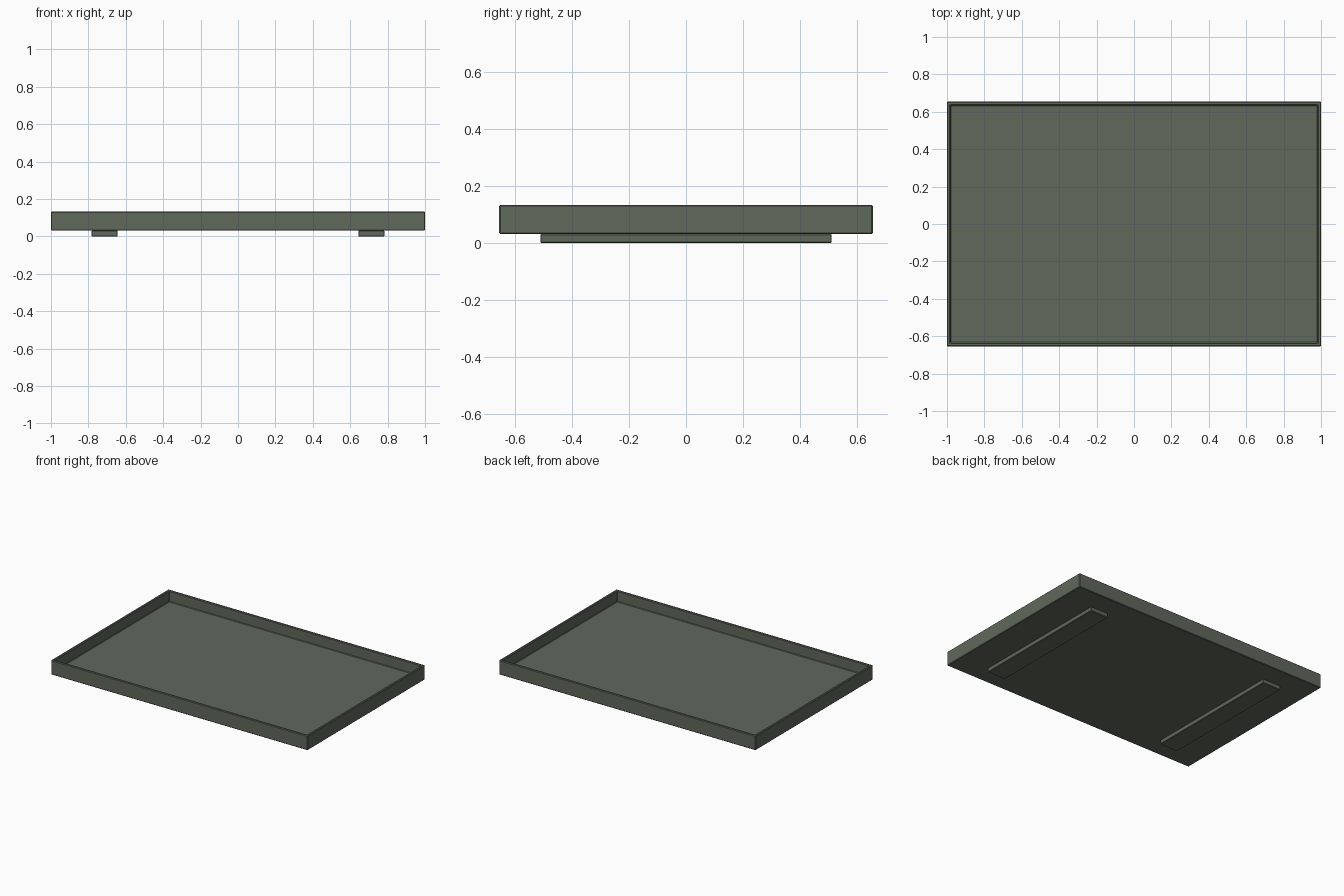
import bpy, bmesh
from mathutils import Matrix

if "Cube" in bpy.data.objects:
    bpy.data.objects.remove(bpy.data.objects["Cube"])

mat = bpy.data.materials.new("dark sage green")
mat.diffuse_color = (0.115, 0.138, 0.107, 1)
mat.use_nodes = True
mat.node_tree.nodes["Principled BSDF"].inputs["Base Color"].default_value = mat.diffuse_color


def box(name, lo, hi, bevel=0.004, recess=None):
    """Box between two corners; recess = (wall, depth) hollows it from the top."""
    bm = bmesh.new()
    size = [b - a for a, b in zip(lo, hi)]
    mid = [(a + b) / 2 for a, b in zip(lo, hi)]
    bmesh.ops.create_cube(bm, size=1, matrix=Matrix.Translation(mid) @ Matrix.Diagonal((*size, 1)))
    if recess:
        wall, depth = recess
        bm.normal_update()
        top = max(bm.faces, key=lambda f: f.calc_center_median().z)
        bmesh.ops.inset_region(bm, faces=[top], thickness=wall)
        # extrude the inner face down to the tray floor
        floor = bmesh.ops.extrude_discrete_faces(bm, faces=[top])["faces"][0]
        bmesh.ops.translate(bm, verts=floor.verts[:], vec=(0, 0, -depth))
    bmesh.ops.recalc_face_normals(bm, faces=bm.faces[:])
    me = bpy.data.meshes.new(name)
    bm.to_mesh(me)
    bm.free()
    me.materials.append(mat)
    ob = bpy.data.objects.new(name, me)
    bpy.context.collection.objects.link(ob)
    # soften the edges slightly
    mod = ob.modifiers.new("edge bevel", "BEVEL")
    mod.width = bevel
    mod.segments = 1
    return ob


# shallow tray with thin raised rim
box("tray", (-1, -0.654, 0.031), (1, 0.654, 0.133), recess=(0.026, 0.077))

# two runners underneath
for side, x in (("left", -0.713), ("right", 0.713)):
    box(side + "_runner", (x - 0.07, -0.51, 0), (x + 0.07, 0.51, 0.031), bevel=0.003)
